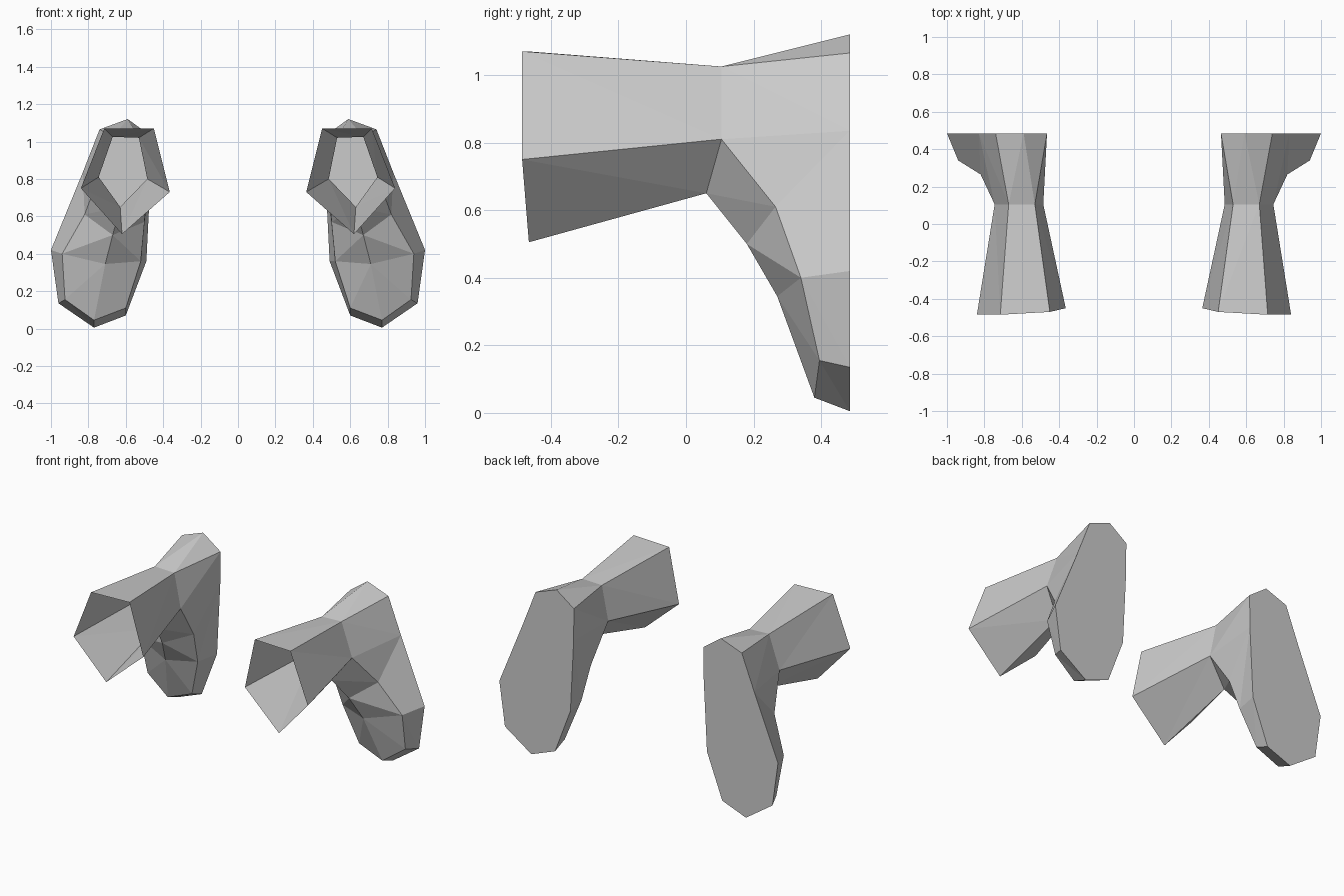
import bpy, bmesh
from mathutils import Vector as V

if "Cube" in bpy.data.objects:
    bpy.data.objects.remove(bpy.data.objects["Cube"])


def build(name, polys):
    """Flat-faced shell from polygons of points, welded and mirrored across x."""
    bm = bmesh.new()
    for poly in polys:
        pts = []
        for p in poly:
            if p not in pts:
                pts.append(p)
        if len(pts) > 2:
            bm.faces.new([bm.verts.new(p) for p in pts])
    bmesh.ops.remove_doubles(bm, verts=bm.verts, dist=0.0005)
    bmesh.ops.recalc_face_normals(bm, faces=bm.faces)
    me = bpy.data.meshes.new(name)
    bm.to_mesh(me)
    bm.free()
    ob = bpy.data.objects.new(name, me)
    bpy.context.collection.objects.link(ob)
    m = ob.modifiers.new("mirror", 'MIRROR')
    m.use_mirror_merge = False
    return ob


def strip(a, b):
    """Triangles between two point chains, diagonal from a[i] to b[i+1]."""
    out = []
    for i in range(len(a) - 1):
        out += [(a[i], a[i + 1], b[i + 1]), (a[i], b[i + 1], b[i])]
    return out


# Five-sided rings: inner top, outer top, outer, bottom, inner
mouth = [(.45, -.47, 1.07), (.715, -.485, 1.07), (.84, -.485, .75),
         (.62, -.465, .505), (.365, -.45, .73)]
neck = [(.53, .105, 1.02), (.67, .105, 1.025), (.745, .105, .81),
        (.63, .06, .65), (.485, .105, .80)]

# Open flared tube at the front
f, n = mouth + mouth[:1], neck + neck[:1]
tube = strip(f[:3], n[:3]) + strip(n[2:4][::-1], f[2:4][::-1]) + strip(f[3:], n[3:])
build("open_tube", tube)

# Ridges running down the bracket: outer, middle, inner
A, B, C, D, E = neck
outer = [C, (.82, .265, .61), (.94, .34, .40), (.925, .395, .155)]
mid = [D, (.67, .18, .50), (.71, .27, .345), (.77, .38, .045)]
inner = [E, (.50, .26, .57), (.52, .33, .36), (.60, .385, .11)]

# Flat back plate outline, from inner top round the outside
plate = [(x, .485, z) for x, z in (
    (.465, 1.03), (.59, 1.12), (.74, 1.065), (.83, .835), (1.0, .42),
    (.96, .135), (.77, .005), (.60, .07), (.49, .36), (.467, .82))]
T1, T2, T3, O1, O2, O3, BT, I4, I3, I1 = plate

# Bracket: front ridges, rim joining them to the plate, and the plate
front = [B, *outer, mid[3], *inner[::-1], A, A, B, B]
back = [T3, O1, O1, O2, O3, BT, I4, I3, I1, I1, T1, T2, T2, T3]
build("curved_bracket", strip(mid, outer) + strip(mid, inner) + strip(front, back) + [plate])
